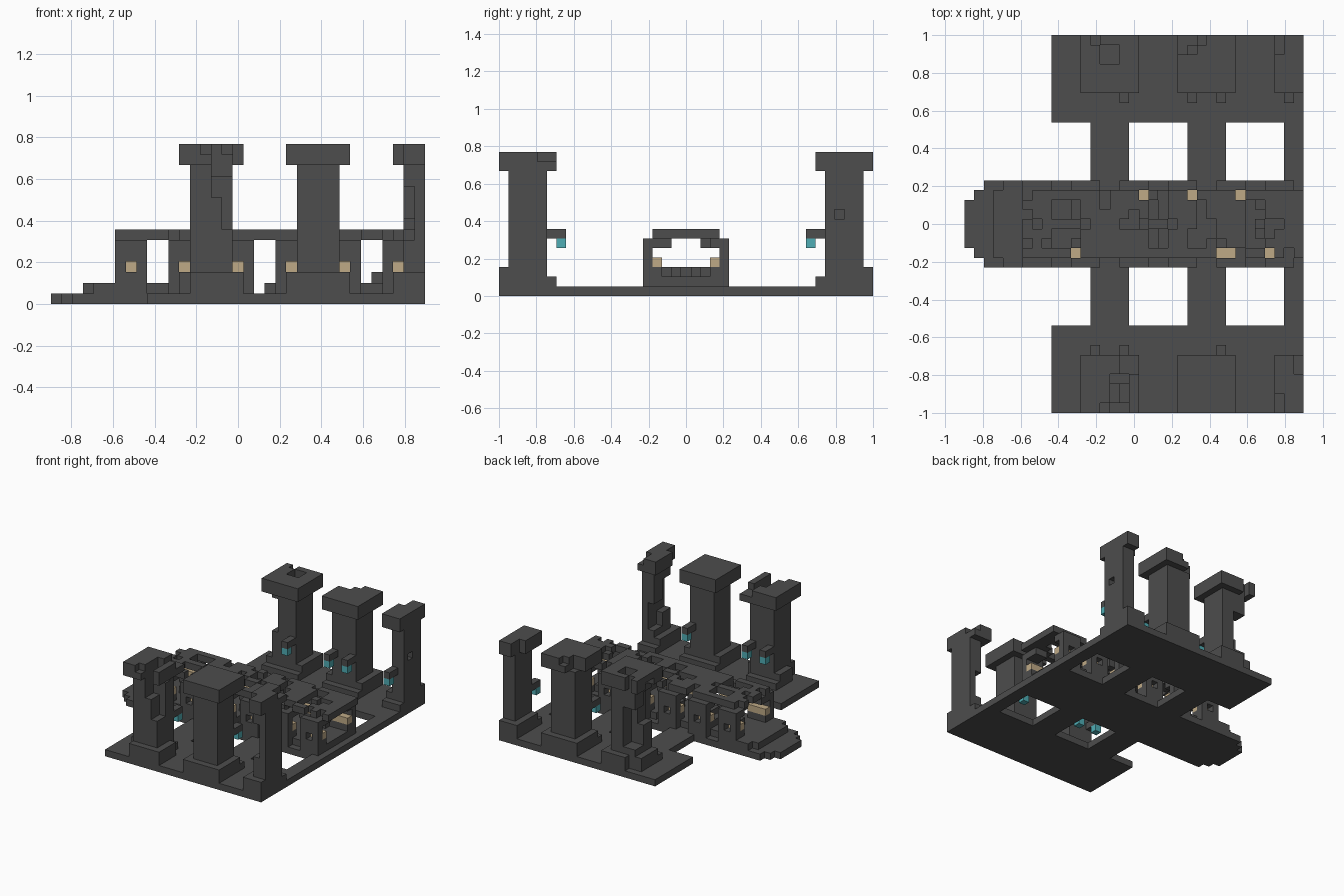
import bpy, bmesh, random
from mathutils import Vector

if "Cube" in bpy.data.objects:
    bpy.data.objects.remove(bpy.data.objects["Cube"], do_unlink=True)

NX, NY = 35, 39
U = 2 / NY
rng = random.Random(4)
cells = {}          # grid cell -> part name
part_colour = {}


def material(name, rgb):
    m = bpy.data.materials.new(name)
    m.use_nodes = True
    m.diffuse_color = (*rgb, 1)
    m.node_tree.nodes["Principled BSDF"].inputs["Base Color"].default_value = (*rgb, 1)
    return m


STONE = material("dark stone", (0.075, 0.075, 0.075))
SAND = material("sand block", (0.52, 0.40, 0.24))
TEAL = material("teal lamp", (0.08, 0.42, 0.46))


def span(x, y, z, back=False):
    """Cells of a block given as (start, end) ranges; back mirrors it across y."""
    if back:
        y = (NY - y[1], NY - y[0])
    return [(i, j, k) for i in range(*x) for j in range(*y) for k in range(*z)]


def fill(part, x, y, z, back=False, mat=STONE):
    part_colour[part] = mat
    for c in span(x, y, z, back):
        cells[c] = part


def carve(x, y, z, back=False):
    for c in span(x, y, z, back):
        cells.pop(c, None)


def crumble(part, chance):
    for c in [c for c, p in cells.items() if p == part]:
        if rng.random() < chance:
            del cells[c]


# Floor slab with side terraces, cross paths and a rounded approach
fill("floor", (2, NX), (15, 24), (0, 1))
fill("floor", (1, 2), (16, 23), (0, 1))
fill("floor", (0, 1), (17, 22), (0, 1))
for back in (False, True):
    fill("floor", (9, NX), (0, 9), (0, 1), back)
    for x in ((13, 17), (23, 27), (33, NX)):
        fill("floor", x, (9, 15), (0, 1), back)

# Raised walk inside the gallery
fill("walkway", (3, 34), (16, 23), (1, 2))
fill("walkway", (4, 6), (15, 24), (1, 2))
carve((19, 20), (16, 23), (1, 2))

# Gallery piers with spy holes, sand blocks and roof haunches
PIERS = range(6, 32, 5)
for p in PIERS:
    x = (p, p + 3)
    for back in (False, True):
        fill("gallery_piers", x, (15, 17), (1, 3), back)
        fill("gallery_piers", x, (15, 16), (3, 6), back)
        fill("gallery_haunches", x, (16, 18), (5, 6), back)
        carve((p + 1, p + 2), (15, 16), (3, 4), back)
        fill("sand_blocks", x, (16, 17), (3, 4), back, SAND)

# Broken roof over the gallery
fill("gallery_roof", (6, NX), (16, 23), (6, 7))
for back in (False, True):
    for x in ((9, 12), (19, 21), (24, 25), (29, 31)):
        carve(x, (17, 19), (6, 7), back)
for x in ((7, 8), (16, 17), (18, 19), (21, 22), (29, 30), (31, 33)):
    carve(x, (19, 20), (6, 7))
carve((6, 7), (22, 23), (6, 7))
carve((23, 24), (22, 23), (5, 7))
carve((26, 28), (16, 17), (5, 7))
carve((31, 32), (16, 17), (5, 7))
crumble("gallery_roof", 0.12)
crumble("gallery_haunches", 0.2)

# Rubble on the walk
for n in range(14):
    i, j = rng.randrange(8, 33), rng.randrange(17, 22)
    fill("rubble", (i, i + 1), (j, j + 1), (2, 3))

# Tall pillars with stepped feet and wide caps
for back in (False, True):
    side = "back" if back else "front"
    for n, (a, b) in enumerate(((13, 17), (23, 27), (33, NX))):
        name = f"{side}_pillar_{n + 1}"
        wide = (a - 1, min(b + 1, NX))
        fill(name, wide, (0, 6), (1, 2), back)
        fill(name, wide, (0, 5), (1, 3), back)
        fill(name, (a, b), (1, 5), (1, 13), back)
        fill(name, wide, (0, 6), (13, 15), back)

# Weathering of the front pillars
carve((15, 17), (0, 4), (12, 15))
carve((15, 17), (0, 3), (10, 13))
carve((14, 16), (0, 1), (14, 15))
carve((16, 17), (1, 3), (7, 11))
carve((16, 18), (4, 6), (14, 15))
carve((33, 34), (1, 3), (6, 11))
carve((33, 34), (3, 5), (4, 8))
carve((32, 33), (0, 2), (13, 15))
carve((34, 35), (4, 6), (14, 15))
carve((12, 13), (0, 2), (1, 3))
carve((17, 18), (4, 6), (1, 3))

# Weathering of the back pillars
carve((14, 16), (1, 3), (13, 15), True)
carve((13, 14), (0, 1), (13, 15), True)
carve((13, 14), (3, 5), (7, 12), True)
carve((13, 15), (1, 3), (4, 10), True)
carve((12, 14), (2, 4), (13, 14), True)
carve((22, 24), (0, 2), (13, 15), True)
carve((24, 25), (0, 1), (14, 15), True)
carve((32, 33), (0, 2), (13, 15), True)
carve((34, 35), (3, 4), (8, 9), True)
carve((12, 14), (0, 1), (1, 3), True)

# Wall brackets carrying hanging lamps
for back, columns in ((False, (13, 16, 26)), (True, (16, 23, 26, 33))):
    for i in columns:
        fill("lamp_brackets", (i, i + 1), (5, 7), (6, 7), back)
        fill("lamps", (i, i + 1), (6, 7), (5, 6), back, TEAL)

# Turn the exposed cell sides of each part into a mesh
def build(part):
    bm = bmesh.new()
    verts = {}

    def vert(p):
        if p not in verts:
            verts[p] = bm.verts.new(((p[0] - NX / 2) * U, (p[1] - NY / 2) * U, p[2] * U))
        return verts[p]

    for c in [c for c, p in cells.items() if p == part]:
        for axis in range(3):
            a, b = (axis + 1) % 3, (axis + 2) % 3
            for step in (0, 1):
                near = list(c)
                near[axis] += 1 if step else -1
                if tuple(near) in cells:
                    continue
                ring = []
                for da, db in ((0, 0), (1, 0), (1, 1), (0, 1)):
                    p = list(c)
                    p[axis] += step
                    p[a] += da
                    p[b] += db
                    ring.append(vert(tuple(p)))
                bm.faces.new(ring if step else ring[::-1])
    mesh = bpy.data.meshes.new(part)
    bm.to_mesh(mesh)
    bm.free()
    mesh.materials.append(part_colour[part])
    bpy.context.collection.objects.link(bpy.data.objects.new(part, mesh))


for part in part_colour:
    build(part)
